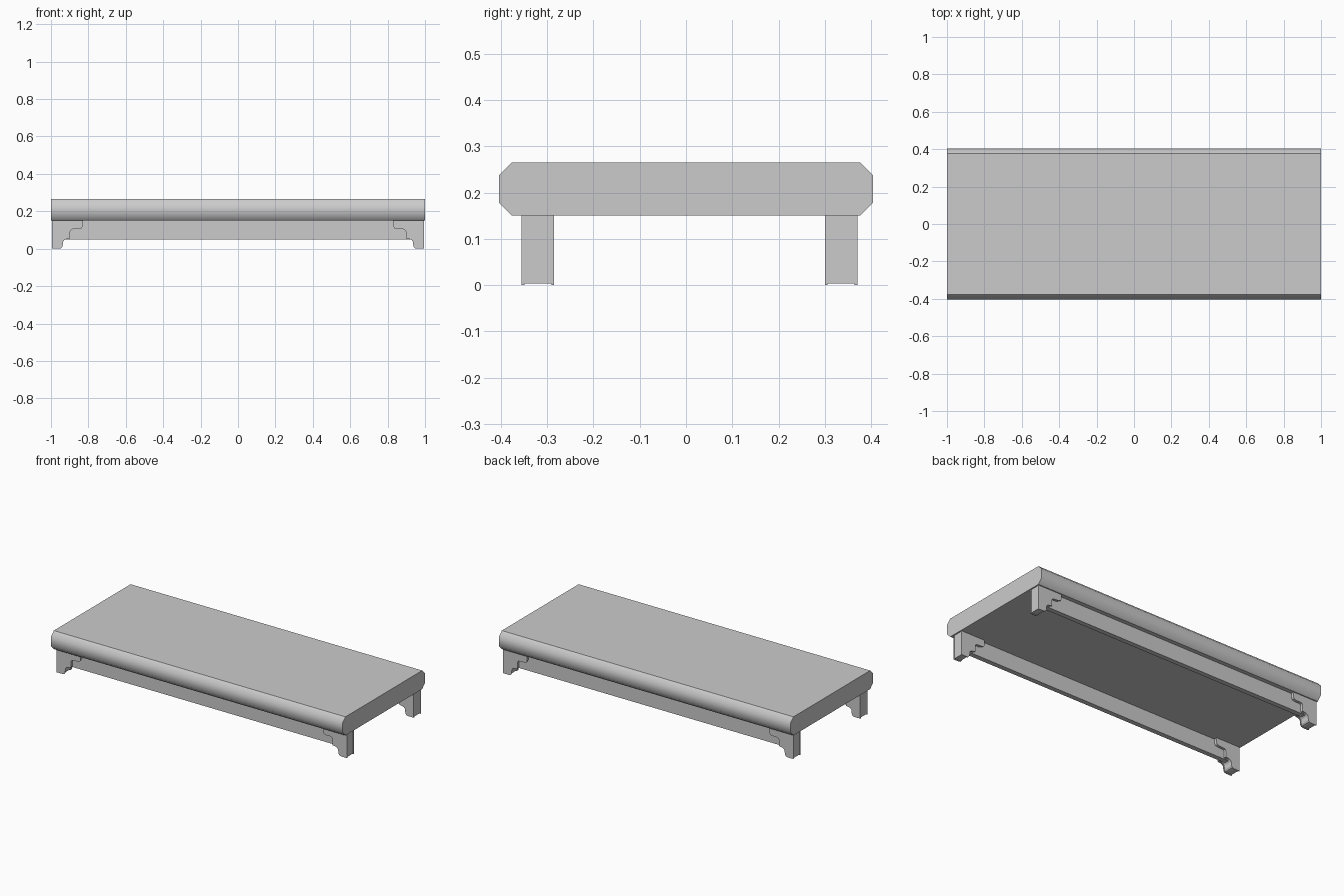
import bpy, bmesh

if "Cube" in bpy.data.objects:
    bpy.data.objects.remove(bpy.data.objects["Cube"])


def prism(name, points, axis, a, b):
    """Extrude a closed 2D profile (u, z) from a to b along axis 'x' or 'y'."""
    bm = bmesh.new()
    place = (lambda u, z: (a, u, z)) if axis == 'x' else (lambda u, z: (u, a, z))
    face = bm.faces.new([bm.verts.new(place(u, z)) for u, z in points])
    moved = bmesh.ops.extrude_face_region(bm, geom=[face])['geom']
    step = (b - a, 0, 0) if axis == 'x' else (0, b - a, 0)
    bmesh.ops.translate(bm, vec=step,
                        verts=[g for g in moved if isinstance(g, bmesh.types.BMVert)])
    bmesh.ops.recalc_face_normals(bm, faces=bm.faces)
    mesh = bpy.data.meshes.new(name)
    bm.to_mesh(mesh)
    bm.free()
    obj = bpy.data.objects.new(name, mesh)
    bpy.context.collection.objects.link(obj)
    return obj


# Table top: slab with chamfered, smooth-shaded long edges
half = [(0.376, 0.15), (0.4035, 0.178), (0.4035, 0.238), (0.376, 0.265)]
top = prism("table_top", half + [(-y, z) for y, z in reversed(half)], 'x', -1, 1)
for p in top.data.polygons:
    p.use_smooth = abs(p.normal.y) > 0.5

# Stepped leg bracket outline, inner side from bottom to top
steps = [(0.955, 0), (0.945, 0.003), (0.938, 0.012), (0.935, 0.038),
         (0.928, 0.047), (0.918, 0.051), (0.897, 0.054), (0.897, 0.093),
         (0.892, 0.101), (0.884, 0.104), (0.848, 0.105), (0.837, 0.109),
         (0.831, 0.118), (0.83, 0.15)]


def bracket(name, side, y0, y1, inset):
    pts = [(0.995 - inset, 0.15), (0.995 - inset, inset)]
    pts += [(x + inset, min(z + inset, 0.15)) for x, z in steps[:-1]]
    pts.append((steps[-1][0] + inset, 0.15))
    prism(name, [(side * x, z) for x, z in pts], 'y', y0, y1)


# Legs: inset core between two thin face plates, joined by a recessed apron
for row, yc in (("front", -0.32), ("back", 0.335)):
    for label, s in (("left", -1), ("right", 1)):
        bracket(f"{row}_{label}_leg_core", s, yc - 0.029, yc + 0.029, 0.003)
        bracket(f"{row}_{label}_leg_outer_plate", s, yc - 0.035, yc - 0.029, 0)
        bracket(f"{row}_{label}_leg_inner_plate", s, yc + 0.029, yc + 0.035, 0)
    prism(f"{row}_apron", [(-0.94, 0.05), (0.94, 0.05), (0.94, 0.15), (-0.94, 0.15)],
          'y', yc - 0.015, yc + 0.015)
